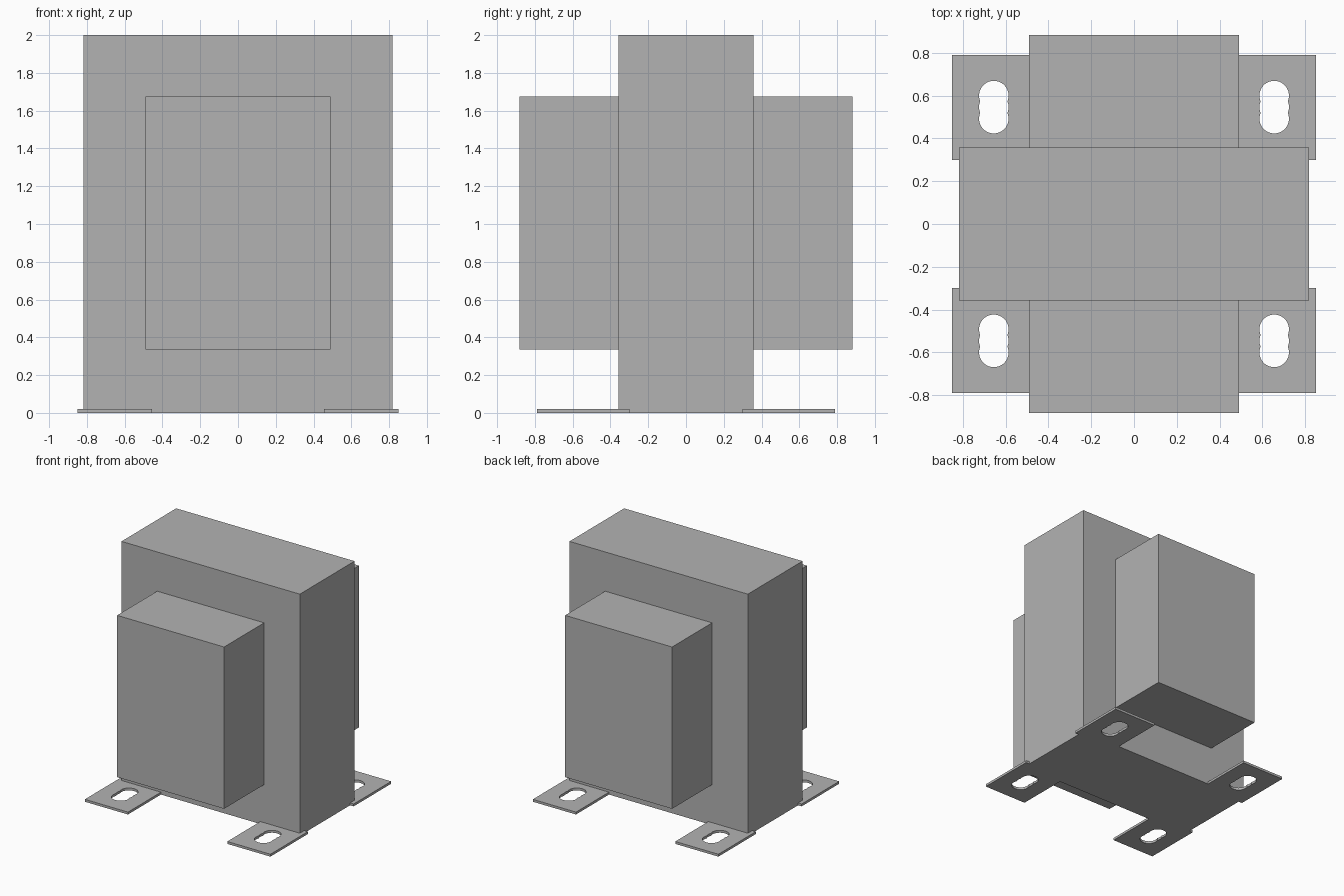
import bpy, bmesh, math

cube = bpy.data.objects.get("Cube")
if cube:
    bpy.data.objects.remove(cube, do_unlink=True)

# Single grey metal
grey = bpy.data.materials.new("plain_grey")
grey.use_nodes = True
grey.diffuse_color = (0.45, 0.45, 0.45, 1)
grey.node_tree.nodes["Principled BSDF"].inputs["Base Color"].default_value = (0.45, 0.45, 0.45, 1)


def finish(name, bm):
    bmesh.ops.recalc_face_normals(bm, faces=bm.faces)
    mesh = bpy.data.meshes.new(name)
    bm.to_mesh(mesh)
    bm.free()
    mesh.materials.append(grey)
    obj = bpy.data.objects.new(name, mesh)
    bpy.context.collection.objects.link(obj)
    return obj


def box(name, half_x, half_y, z0, z1):
    bm = bmesh.new()
    bmesh.ops.create_cube(bm, size=1)
    for v in bm.verts:
        v.co.x *= 2 * half_x
        v.co.y *= 2 * half_y
        v.co.z = z1 if v.co.z > 0 else z0
    return finish(name, bm)


def slot_outline(cx, cy, r, step, n=64):
    """Union of three overlapping drill holes, traced radially from the centre."""
    points = []
    for i in range(n):
        a = 2 * math.pi * i / n
        reach = max(d * math.sin(a) + math.sqrt(r * r - (d * math.cos(a)) ** 2)
                    for d in (-step, 0, step))
        points.append((cx + reach * math.cos(a), cy + reach * math.sin(a)))
    return points


def foot(name, sx, sy, thickness=0.02):
    # Plate outline wraps the corner of the core, with a slotted bolt hole
    plate = [(0.455, CORE_Y), (CORE_X, CORE_Y), (CORE_X, 0.30),
             (0.85, 0.30), (0.85, 0.79), (0.455, 0.79)]
    bm = bmesh.new()
    for loop in (plate, slot_outline(0.655, 0.546, 0.069, 0.054)):
        verts = [bm.verts.new((sx * x, sy * y, 0)) for x, y in loop]
        for a, b in zip(verts, verts[1:] + verts[:1]):
            bm.edges.new((a, b))
    bmesh.ops.triangle_fill(bm, use_beauty=True, edges=bm.edges[:])
    top = bmesh.ops.extrude_face_region(bm, geom=bm.faces[:], use_keep_orig=True)
    bmesh.ops.translate(bm, vec=(0, 0, thickness),
                        verts=[g for g in top["geom"] if isinstance(g, bmesh.types.BMVert)])
    return finish(name, bm)


CORE_X, CORE_Y = 0.817, 0.358

# Laminated core and the winding that passes through it
box("core", CORE_X, CORE_Y, 0, 2)
box("winding", 0.49, 0.882, 0.335, 1.675)

# Four mounting feet
for side, sx in (("left", 1), ("right", -1)):
    for end, sy in (("front", -1), ("back", 1)):
        foot(f"{end}_{side}_foot", sx, sy)
